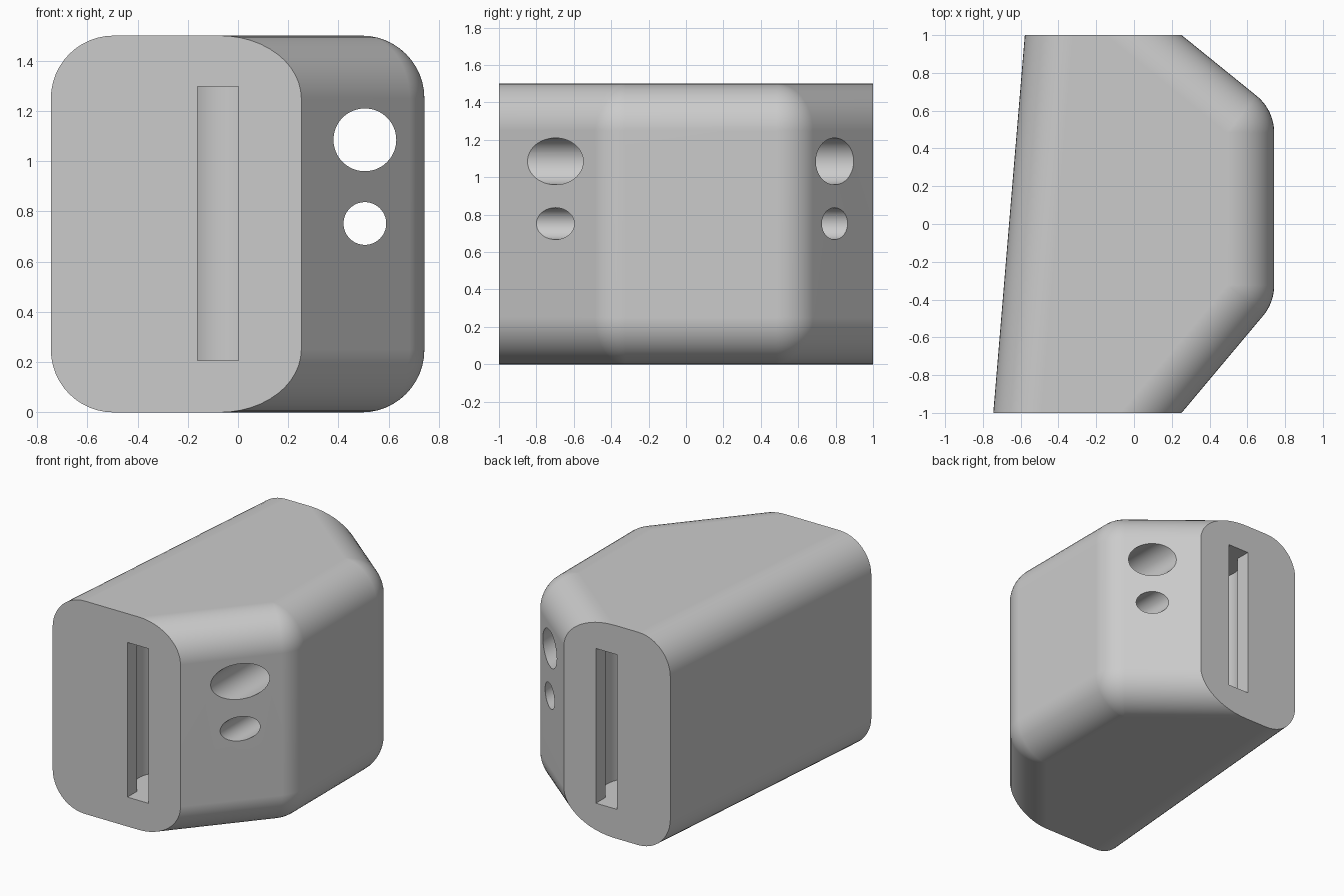
import bpy
import bmesh
from math import sin, cos, pi, radians, atan2

cube = bpy.data.objects.get("Cube")
if cube:
    bpy.data.objects.remove(cube, do_unlink=True)

H, R, STEPS = 1.5, 0.25, 12                   # height, edge radius, arc steps
SIDE_X, END_X = 0.742, 0.252                  # flat side, start of each chamfer
LEFT_FRONT, LEFT_BACK = -0.745, -0.578        # slanted wall at both ends
A_FRONT, A_BACK = radians(-40), radians(51)   # chamfer normals

grey = bpy.data.materials.new("plain grey")
grey.use_nodes = True
grey.diffuse_color = (0.6, 0.6, 0.6, 1)
grey.node_tree.nodes["Principled BSDF"].inputs["Base Color"].default_value = grey.diffuse_color


def finish(name, bm):
    bmesh.ops.recalc_face_normals(bm, faces=bm.faces)
    mesh = bpy.data.meshes.new(name)
    bm.to_mesh(mesh)
    bm.free()
    mesh.materials.append(grey)
    obj = bpy.data.objects.new(name, mesh)
    bpy.context.collection.objects.link(obj)
    return obj


def arc_centre(angle, y):
    # corner of the outline after insetting by the edge radius
    x = SIDE_X - R
    offset = END_X * cos(angle) + y * sin(angle) - R
    return x, (offset - x * cos(angle)) / sin(angle)


def arc(centre, radius, a, b):
    turns = [a + (b - a) * i / STEPS for i in range(STEPS + 1)]
    return [(centre[0] + radius * cos(t), centre[1] + radius * sin(t)) for t in turns]


def outline(inset):
    slant = inset / cos(atan2(LEFT_BACK - LEFT_FRONT, 2))
    return ([(LEFT_FRONT + slant, -1), (END_X - inset / cos(A_FRONT), -1)]
            + arc(arc_centre(A_FRONT, -1), R - inset, A_FRONT, 0)
            + arc(arc_centre(A_BACK, 1), R - inset, 0, A_BACK)
            + [(END_X - inset / cos(A_BACK), 1), (LEFT_BACK + slant, 1)])


# Body: stacked outlines, rounded at top and bottom
levels = []
for i in range(STEPS + 1):
    phi = pi / 2 * i / STEPS
    levels.append((R * (1 - sin(phi)), R * (1 - cos(phi))))
levels += [(inset, H - z) for inset, z in reversed(levels)]
bm = bmesh.new()
rings = [[bm.verts.new((x, y, z)) for x, y in outline(inset)] for inset, z in levels]
for low, high in zip(rings, rings[1:]):
    for i in range(len(low)):
        j = (i + 1) % len(low)
        bm.faces.new((low[i], low[j], high[j], high[i]))
bm.faces.new(rings[0][::-1])
bm.faces.new(rings[-1])
bmesh.ops.remove_doubles(bm, verts=bm.verts, dist=0.00005)
body = finish("body", bm)


def prism(name, points, depth, place):
    # extrude a closed profile; place maps profile and depth to a position
    bm = bmesh.new()
    ends = [[bm.verts.new(place(u, v, d)) for u, v in points] for d in depth]
    for i in range(len(points)):
        j = (i + 1) % len(points)
        bm.faces.new((ends[0][i], ends[0][j], ends[1][j], ends[1][i]))
    bm.faces.new(ends[0])
    bm.faces.new(ends[1])
    return finish(name, bm)


def circle(u, v, radius, n=64):
    return [(u + radius * cos(2 * pi * i / n), v + radius * sin(2 * pi * i / n)) for i in range(n)]


# Two holes running front to back
cutters = [prism(name, circle(0.505, z, r), (-1.2, 1.2), lambda u, v, d: (u, d, v))
           for name, z, r in (("large_hole", 1.085, 0.125), ("small_hole", 0.752, 0.085))]

# Keyhole pocket at each end: a round cavity behind a narrow slot
SLOT_X, HALF, CAVITY_Y, CAVITY_R = -0.08, 0.082, 0.72, 0.19
mouth = atan2(HALF, (CAVITY_R ** 2 - HALF ** 2) ** 0.5)
for name, side in (("front_pocket", -1), ("back_pocket", 1)):
    profile = [(SLOT_X - HALF, side * 1.1), (SLOT_X + HALF, side * 1.1)]
    for i in range(49):
        t = mouth + (2 * pi - 2 * mouth) * i / 48
        profile.append((SLOT_X + CAVITY_R * sin(t), side * (CAVITY_Y + CAVITY_R * cos(t))))
    cutters.append(prism(name, profile, (0.207, 1.297), lambda u, v, d: (u, v, d)))

bpy.context.view_layer.objects.active = body
body.select_set(True)
for cutter in cutters:
    cut = body.modifiers.new(cutter.name, "BOOLEAN")
    cut.operation, cut.solver, cut.object = "DIFFERENCE", "EXACT", cutter
    bpy.ops.object.modifier_apply(modifier=cut.name)
    bpy.data.objects.remove(cutter, do_unlink=True)

# Smooth the rounded parts, keep flat faces flat
bpy.ops.object.shade_smooth_by_angle(angle=radians(25))
weighted = body.modifiers.new("weighted_normals", "WEIGHTED_NORMAL")
weighted.keep_sharp = True
